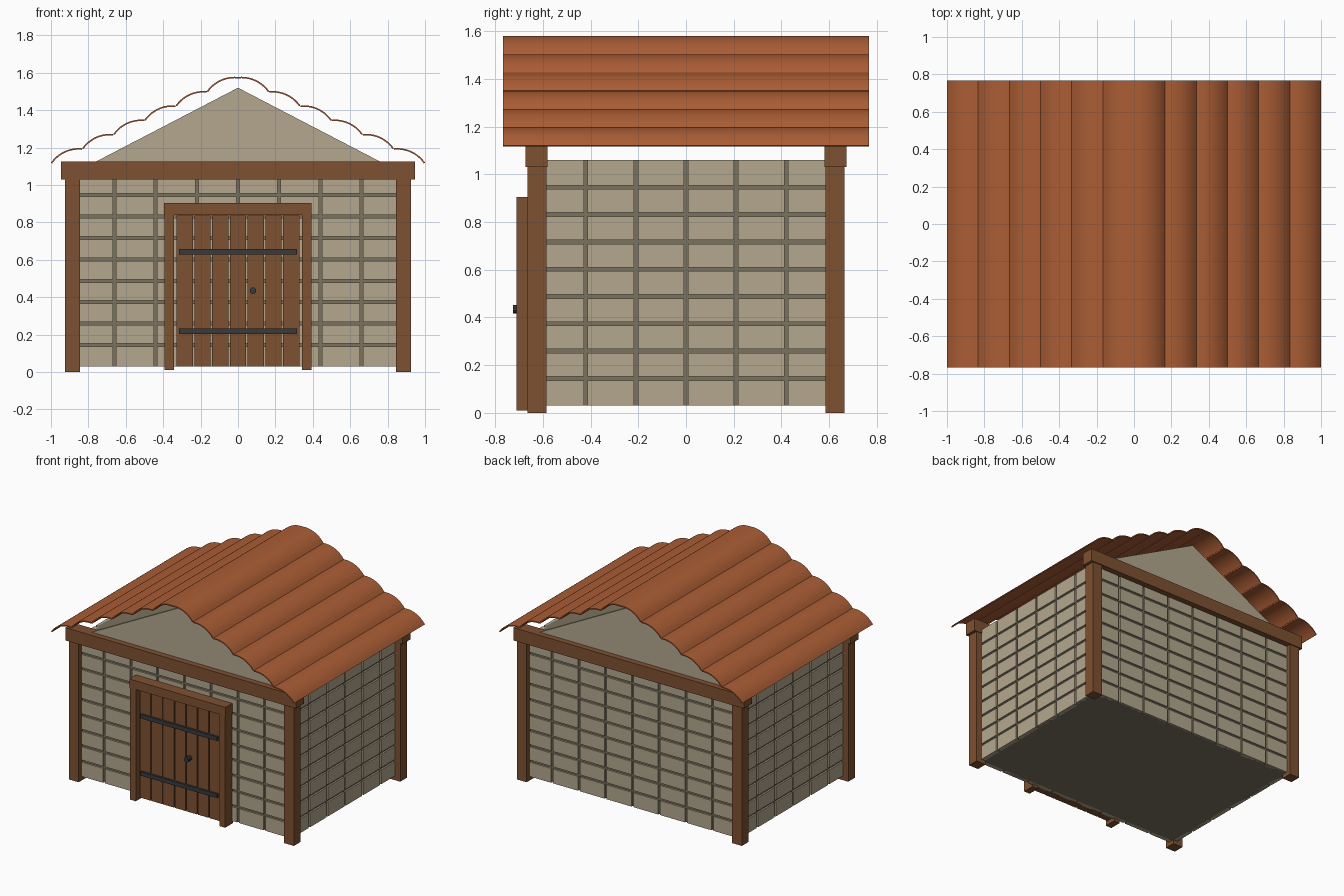
import bpy
import bmesh
import math
from mathutils import Vector

cube = bpy.data.objects.get("Cube")
if cube:
    bpy.data.objects.remove(cube, do_unlink=True)


def material(name, srgb):
    rgba = [(c / 255) ** 2.2 for c in srgb] + [1]
    m = bpy.data.materials.new(name)
    m.use_nodes = True
    m.diffuse_color = rgba
    m.node_tree.nodes["Principled BSDF"].inputs["Base Color"].default_value = rgba
    return m


STONE = material("pale stone", (178, 166, 140))
MORTAR = material("dark mortar", (122, 114, 95))
WOOD = material("brown timber", (125, 82, 52))
TILE = material("terracotta", (170, 94, 56))
IRON = material("dark iron", (58, 60, 64))


def finish(name, bm, mat, smooth=False):
    bmesh.ops.recalc_face_normals(bm, faces=bm.faces)
    mesh = bpy.data.meshes.new(name)
    bm.to_mesh(mesh)
    bm.free()
    mesh.materials.append(mat)
    ob = bpy.data.objects.new(name, mesh)
    bpy.context.collection.objects.link(ob)
    if smooth:
        bpy.ops.object.select_all(action='DESELECT')
        ob.select_set(True)
        bpy.context.view_layer.objects.active = ob
        bpy.ops.object.shade_smooth_by_angle(angle=math.radians(30))
    return ob


def add_box(bm, x, y, z):
    """Box from (low, high) pairs on each axis."""
    lo, hi = zip(x, y, z)
    verts = bmesh.ops.create_cube(bm, size=1)["verts"]
    for v in verts:
        v.co = Vector([lo[i] + (v.co[i] + 0.5) * (hi[i] - lo[i]) for i in range(3)])


def box(name, x, y, z, mat):
    bm = bmesh.new()
    add_box(bm, x, y, z)
    return finish(name, bm, mat)


def extrude_outline(name, outline, y0, y1, mat, smooth=False):
    """Closed x-z outline swept along y."""
    bm = bmesh.new()
    face = bm.faces.new([bm.verts.new((x, y0, z)) for x, z in outline])
    swept = bmesh.ops.extrude_face_region(bm, geom=[face])["geom"]
    bmesh.ops.translate(bm, vec=(0, y1 - y0, 0),
                        verts=[g for g in swept if isinstance(g, bmesh.types.BMVert)])
    return finish(name, bm, mat, smooth)


# Mortar core with rows of stone blocks standing slightly proud
WX, WY, Z0, Z1 = 0.88, 0.63, 0.03, 1.06
INSET, GAP, ROWS = 0.012, 0.008, 9
box("mortar_core", (-WX + INSET, WX - INSET), (-WY + INSET, WY - INSET), (Z0, Z1), MORTAR)


def wall_blocks(name, half, columns, place):
    bm = bmesh.new()
    width, height = 2 * half / columns, (Z1 - Z0) / ROWS
    for row in range(ROWS):
        z = (Z0 + row * height + (GAP if row else 0),
             Z0 + (row + 1) * height - (GAP if row < ROWS - 1 else 0))
        for col in range(columns):
            a = -half + col * width + (GAP if col else 0)
            b = -half + (col + 1) * width - (GAP if col < columns - 1 else 0)
            add_box(bm, *place((a, b)), z)
    finish(name, bm, STONE)


wall_blocks("front_wall_blocks", WX, 8, lambda s: (s, (-WY, -WY + 0.03)))
wall_blocks("back_wall_blocks", WX, 8, lambda s: (s, (WY - 0.03, WY)))
wall_blocks("left_wall_blocks", WY, 6, lambda s: ((WX - 0.03, WX), s))
wall_blocks("right_wall_blocks", WY, 6, lambda s: ((-WX, -WX + 0.03), s))

# Corner posts, cross beams and gables
for end, sy in (("front", -1), ("back", 1)):
    for side, sx in (("left", 1), ("right", -1)):
        box(f"{end}_{side}_post", sorted((sx * 0.845, sx * 0.925)),
            sorted((sy * 0.585, sy * 0.665)), (0, 1.04), WOOD)
    box(f"{end}_beam", (-0.947, 0.947), sorted((sy * 0.58, sy * 0.673)), (1.03, 1.125), WOOD)
    extrude_outline(f"{end}_gable", [(-0.885, Z1), (0.885, Z1), (0, 1.52)],
                    sy * 0.60, sy * 0.63, STONE)

# Door frame
for side, sx in (("left", 1), ("right", -1)):
    box(f"door_frame_{side}", sorted((sx * 0.343, sx * 0.392)), (-0.71, -0.62), (0.01, 0.845), WOOD)
box("door_lintel", (-0.396, 0.394), (-0.71, -0.62), (0.84, 0.905), WOOD)

# Door planks
bm = bmesh.new()
PLANKS = 7
step = 0.666 / PLANKS
for i in range(PLANKS):
    x = -0.333 + i * step
    add_box(bm, (x + 0.004, x + step - 0.004), (-0.68, -0.62), (0.03, 0.836))
finish("door_planks", bm, WOOD)

# Iron straps and knob
for name, z in (("lower_strap", 0.218), ("upper_strap", 0.643)):
    box(name, (-0.315, 0.315), (-0.695, -0.675), (z - 0.015, z + 0.015), IRON)
bm = bmesh.new()
bmesh.ops.create_cone(bm, cap_ends=True, segments=10, radius1=0.018, radius2=0.018, depth=0.05)
for v in bm.verts:
    v.co = Vector((0.08 + v.co.x, -0.70 + v.co.z, 0.435 + v.co.y))
finish("door_knob", bm, IRON)

# Roof: curved tiles stepping down each slope
TILES, STEPS, SAG, THICK = 6, 10, 0.025, 0.008
RIDGE, EAVE = Vector((0, 1.578)), Vector((1.0, 1.12))
radius = (((EAVE - RIDGE).length / TILES / 2) ** 2 + SAG ** 2) / (2 * SAG)
half_angle = math.asin((EAVE - RIDGE).length / TILES / 2 / radius)
along = (EAVE - RIDGE).normalized()
normal = Vector((-along.y, along.x))


def tile_arc(middle, r):
    centre = middle - normal * (radius - SAG)
    angles = [half_angle * (2 * k / STEPS - 1) for k in range(STEPS + 1)]
    return [centre + (along * math.sin(a) + normal * math.cos(a)) * r for a in angles]


for side, sx in (("left", 1), ("right", -1)):
    for i in range(TILES):
        middle = RIDGE.lerp(EAVE, (i + 0.5) / TILES)
        outline = tile_arc(middle, radius) + tile_arc(middle, radius - THICK)[::-1]
        extrude_outline(f"{side}_roof_tile_{i + 1}", [(sx * p.x, p.y) for p in outline],
                        -0.767, 0.767, TILE, smooth=True)
